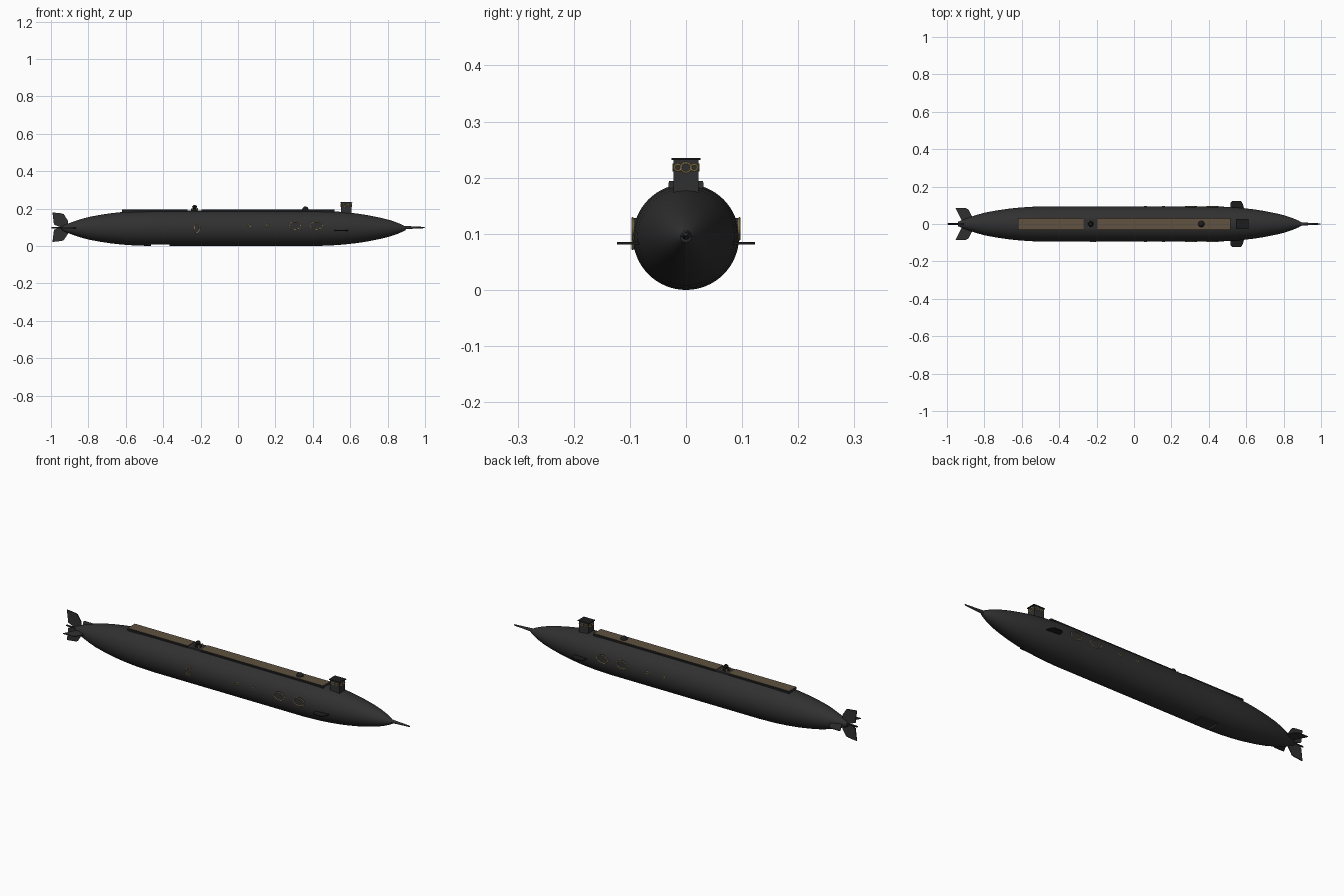
import bpy, bmesh, math
from mathutils import Vector, Matrix

cube = bpy.data.objects.get("Cube")
if cube:
    bpy.data.objects.remove(cube)

AXIS_Z = 0.0945
RADIUS = 0.0945


def material(name, rgb, rough=0.6):
    m = bpy.data.materials.new(name)
    m.use_nodes = True
    m.diffuse_color = (*rgb, 1)
    node = m.node_tree.nodes["Principled BSDF"]
    node.inputs["Base Color"].default_value = (*rgb, 1)
    node.inputs["Roughness"].default_value = rough
    return m


IRON = material("dark iron", (0.03, 0.03, 0.03))
WOOD = material("deck wood", (0.115, 0.085, 0.052))
BRASS = material("brass", (0.5, 0.36, 0.13))
BLACK = material("black fittings", (0.012, 0.012, 0.012))


def finish(name, bm, *mats, smooth=True):
    bmesh.ops.recalc_face_normals(bm, faces=bm.faces)
    me = bpy.data.meshes.new(name)
    bm.to_mesh(me)
    bm.free()
    ob = bpy.data.objects.new(name, me)
    bpy.context.collection.objects.link(ob)
    for m in mats:
        me.materials.append(m)
    if smooth:
        bpy.ops.object.select_all(action="DESELECT")
        ob.select_set(True)
        bpy.context.view_layer.objects.active = ob
        bpy.ops.object.shade_smooth_by_angle(angle=math.radians(35))
    return ob


def lathe(name, profile, mat, centre=(0, 0, 0), axis="X", steps=48):
    """Spin (distance along axis, radius) pairs."""
    bm = bmesh.new()
    verts = [bm.verts.new((r, 0, a)) for a, r in profile]
    edges = [bm.edges.new(p) for p in zip(verts, verts[1:])]
    bmesh.ops.spin(bm, geom=verts + edges, axis=(0, 0, 1), cent=(0, 0, 0),
                   angle=math.tau, steps=steps)
    bmesh.ops.remove_doubles(bm, verts=bm.verts, dist=1e-5)
    if axis == "X":
        bm.transform(Matrix.Rotation(math.pi / 2, 4, "Y"))
    bm.transform(Matrix.Translation(centre))
    return finish(name, bm, mat)


def box(name, lo, hi, *mats, smooth=False):
    bm = bmesh.new()
    bmesh.ops.create_cube(bm, size=1)
    lo, hi = Vector(lo), Vector(hi)
    for v in bm.verts:
        v.co = (lo + hi) / 2 + Vector(a * b for a, b in zip(v.co, hi - lo))
    return finish(name, bm, *mats, smooth=smooth)


def plate(name, outline, thickness, mat, to_world):
    """Extrude a 2D outline evenly about its own plane."""
    bm = bmesh.new()
    rings = [[bm.verts.new(to_world(u, v, s * thickness / 2)) for u, v in outline]
             for s in (-1, 1)]
    bm.faces.new(rings[0])
    bm.faces.new(rings[1])
    n = len(outline)
    for i in range(n):
        j = (i + 1) % n
        bm.faces.new((rings[0][i], rings[0][j], rings[1][j], rings[1][i]))
    return finish(name, bm, mat, smooth=False)


def oval_ring(name, centre, normal, half_w, half_h, tube, mat=BRASS, n=32, m=6):
    """Oval tube facing a horizontal normal."""
    out = Vector(normal)
    up = Vector((0, 0, 1))
    side = up.cross(out)
    bm = bmesh.new()
    grid = []
    for i in range(n):
        a = math.tau * i / n
        d = side * math.cos(a) + up * math.sin(a)
        p = Vector(centre) + side * half_w * math.cos(a) + up * half_h * math.sin(a)
        grid.append([bm.verts.new(p + tube * (d * math.cos(b) + out * math.sin(b)))
                     for b in (math.tau * j / m for j in range(m))])
    for i in range(n):
        for j in range(m):
            k, l = (i + 1) % n, (j + 1) % m
            bm.faces.new((grid[i][j], grid[k][j], grid[k][l], grid[i][l]))
    return finish(name, bm, mat)


# Hull with the flat-bottomed lock aft
hull = lathe("hull", [(-0.945, 0), (-0.94, 0.012), (-0.92, 0.021), (-0.88, 0.036),
                      (-0.84, 0.049), (-0.8, 0.06), (-0.74, 0.0715), (-0.68, 0.0805),
                      (-0.62, 0.087), (-0.55, 0.092), (-0.46, RADIUS), (0.42, RADIUS),
                      (0.5, 0.0915), (0.57, 0.0865), (0.64, 0.0785), (0.7, 0.069),
                      (0.76, 0.057), (0.81, 0.0445), (0.85, 0.031), (0.88, 0.018),
                      (0.895, 0.01), (0.9, 0)], IRON, (0, 0, AXIS_Z), steps=64)
cutter = box("lock_cutter", (-0.465, -0.08, -0.05), (-0.365, 0.08, 0.009), IRON)
cutter.hide_render = True
cutter.hide_viewport = True
cut = hull.modifiers.new("lock", "BOOLEAN")
cut.operation = "DIFFERENCE"
cut.object = cutter
cut.solver = "EXACT"

# Bow spar and stern shaft
lathe("bow_spar", [(0.86, 0), (0.86, 0.011), (0.9, 0.0085), (0.94, 0.006), (0.995, 0.0035),
                   (1.0, 0)], IRON, (0, 0, AXIS_Z + 0.004), steps=16)
lathe("stern_shaft", [(-1.0, 0), (-0.995, 0.004), (-0.93, 0.005), (-0.92, 0)],
      BLACK, (0, 0, AXIS_Z + 0.002), steps=16)

# Planked deck in two lengths: wood on top, iron at the edges
for name, x0, x1 in (("aft_deck", -0.62, -0.27), ("fore_deck", -0.195, 0.515)):
    deck = box(name, (x0, -0.03, 0.18), (x1, 0.03, 0.194), IRON, WOOD)
    for f in deck.data.polygons:
        f.material_index = int(f.normal.z > 0.5)
    for s in (-1, 1):
        box(name + "_edge_rail", (x0, s * 0.03 - 0.0015, 0.183), (x1, s * 0.03 + 0.0015, 0.1915), BLACK)

# Deck hatch between the two lengths, with its knob and brass studs
box("hatch_plate", (-0.27, -0.03, 0.18), (-0.195, 0.03, 0.191), IRON)
lathe("hatch_collar", [(0.188, 0.0), (0.188, 0.018), (0.199, 0.018), (0.202, 0)],
      BLACK, (-0.232, 0, 0), "Z", 24)
lathe("hatch_knob", [(0.2, 0), (0.2, 0.005), (0.204, 0.011), (0.211, 0.013), (0.217, 0.008),
                     (0.219, 0)], BLACK, (-0.232, 0, 0), "Z", 20)
for sx in (-1, 1):
    for sy in (-1, 1):
        lathe("hatch_stud", [(0.19, 0), (0.19, 0.003), (0.203, 0.003), (0.204, 0)],
              BRASS, (-0.232 + sx * 0.014, sy * 0.014, 0), "Z", 10)

# Small dome on the fore deck
lathe("deck_dome", [(0.192, 0), (0.192, 0.017), (0.199, 0.0165), (0.206, 0.012), (0.21, 0.006),
                    (0.211, 0)], BLACK, (0.36, 0, 0), "Z", 24)

# Wheelhouse with overhanging roof and brass portholes
box("wheelhouse", (0.55, -0.0225, 0.165), (0.606, 0.0225, 0.234), IRON)
box("wheelhouse_roof", (0.545, -0.0255, 0.232), (0.611, 0.0255, 0.2355), BLACK)
for end, x in ((1, 0.607), (-1, 0.549)):
    for y, r in ((0, 0.0085), (-0.0145, 0.0058), (0.0145, 0.0058)):
        oval_ring("wheelhouse_end_porthole", (x, y, 0.218), (end, 0, 0), r, r, 0.0015)
for s in (-1, 1):
    for x in (0.567, 0.588):
        oval_ring("wheelhouse_side_porthole", (x, s * 0.023, 0.218), (0, s, 0), 0.006, 0.006, 0.0015)


# Hull windows, portholes and the starboard door
def hull_frame(name, side, x, z, w, h, tube):
    bm = bmesh.new()
    bmesh.ops.create_cone(bm, cap_ends=True, segments=32, radius1=1, radius2=1, depth=1)
    bm.transform(Matrix.Translation((x, side * 0.088, z))
                 @ Matrix.Diagonal((w, 0.0145, h, 1)) @ Matrix.Rotation(math.pi / 2, 4, "X"))
    finish(name + "_panel", bm, IRON)
    oval_ring(name + "_rim", (x, side * 0.0953, z), (0, side, 0), w, h, tube)


for s in (-1, 1):
    for x in (0.305, 0.42):
        hull_frame("large_window", s, x, 0.109, 0.031, 0.0195, 0.0016)
    for x in (0.062, 0.158):
        hull_frame("small_porthole", s, x, 0.109, 0.0065, 0.0065, 0.0015)
hull_frame("side_door", -1, -0.22, 0.098, 0.0145, 0.0255, 0.0016)

# Bow diving planes, stern planes and rudders
BOW = [(0.515, 0.06), (0.595, 0.06), (0.58, 0.112), (0.57, 0.123), (0.525, 0.123), (0.515, 0.112)]
STERN = [(-0.917, 0.012), (-0.955, 0.086), (-0.9, 0.086), (-0.885, 0.077),
         (-0.865, 0.038), (-0.88, 0.012)]
RUDDER = [(-0.95, 0.0), (-0.984, 0.014), (-0.992, 0.079), (-0.945, 0.074),
          (-0.932, 0.07), (-0.91, 0.036), (-0.91, 0.0)]
for s, side in ((-1, "right"), (1, "left")):
    plate(side + "_bow_plane", BOW, 0.004, BLACK, lambda u, v, t: (u, s * v, 0.083 + t))
    plate(side + "_stern_plane", STERN, 0.004, IRON,
          lambda u, v, t: (u, s * v, AXIS_Z + 0.002 + t))
    plate(("lower" if s < 0 else "upper") + "_rudder", RUDDER, 0.005, IRON,
          lambda u, v, t: (u, t, AXIS_Z + 0.006 + s * v))
